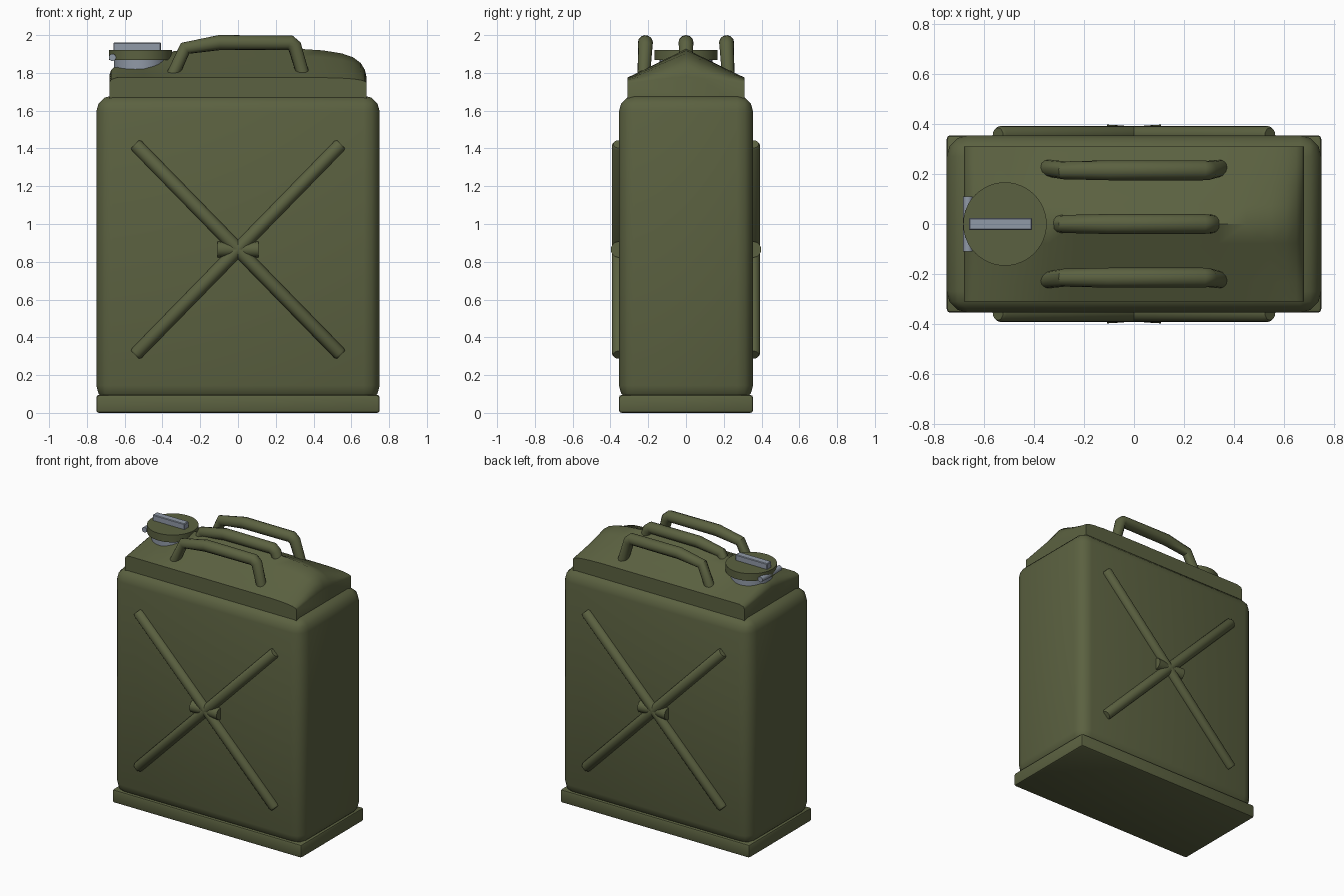
import bpy, bmesh, math
from mathutils import Vector

if "Cube" in bpy.data.objects:
    bpy.data.objects.remove(bpy.data.objects["Cube"])


def material(name, rgb):
    m = bpy.data.materials.new(name)
    m.diffuse_color = (*rgb, 1)
    m.use_nodes = True
    m.node_tree.nodes["Principled BSDF"].inputs["Base Color"].default_value = m.diffuse_color
    return m


OLIVE = material("olive_paint", (0.105, 0.12, 0.052))
STEEL = material("bare_steel", (0.28, 0.32, 0.385))


def finish(name, bm, mat, angle=35):
    bmesh.ops.recalc_face_normals(bm, faces=bm.faces)
    me = bpy.data.meshes.new(name)
    bm.to_mesh(me)
    bm.free()
    me.materials.append(mat)
    ob = bpy.data.objects.new(name, me)
    bpy.context.collection.objects.link(ob)
    bpy.ops.object.select_all(action='DESELECT')
    ob.select_set(True)
    bpy.context.view_layer.objects.active = ob
    bpy.ops.object.shade_smooth_by_angle(angle=math.radians(angle))
    return ob


def box(name, lo, hi, bevel, segments, mat):
    bm = bmesh.new()
    bmesh.ops.create_cube(bm, size=1)
    for v in bm.verts:
        v.co = Vector([lo[i] if v.co[i] < 0 else hi[i] for i in range(3)])
    bmesh.ops.bevel(bm, geom=bm.edges[:], offset=bevel, segments=segments,
                    profile=0.5, affect='EDGES')
    return finish(name, bm, mat)


def lathe(name, a, b, rings, mat, n=32):
    """Round part from a to b; rings are (fraction along axis, radius)."""
    a, b = Vector(a), Vector(b)
    q = (b - a).to_track_quat('Z', 'Y')
    bm = bmesh.new()
    loops = [[bm.verts.new(a.lerp(b, t) + q @ Vector(
        (r * math.cos(2 * math.pi * i / n), r * math.sin(2 * math.pi * i / n), 0)))
        for i in range(n)] for t, r in rings]
    for l0, l1 in zip(loops, loops[1:]):
        for i in range(n):
            j = (i + 1) % n
            bm.faces.new((l0[i], l0[j], l1[j], l1[i]))
    bm.faces.new(loops[0])
    bm.faces.new(loops[-1])
    return finish(name, bm, mat)


# Main tank and foot plate
box("tank_body", (-0.75, -0.355, 0.06), (0.75, 0.355, 1.68), 0.085, 3, OLIVE)
box("foot_plate", (-0.75, -0.355, 0), (0.75, 0.355, 0.095), 0.014, 2, OLIVE)

# Gabled shoulder: sections along x as (x, eave height, ridge height)
sections = [(-0.68, 1.75, 1.79), (-0.672, 1.765, 1.815), (-0.64, 1.775, 1.845),
            (-0.5, 1.775, 1.858), (-0.42, 1.775, 1.88), (-0.34, 1.775, 1.915),
            (-0.24, 1.775, 1.926), (0.34, 1.775, 1.926), (0.45, 1.775, 1.919),
            (0.55, 1.772, 1.903), (0.61, 1.768, 1.882), (0.65, 1.762, 1.852),
            (0.672, 1.755, 1.815), (0.68, 1.748, 1.78)]
bm = bmesh.new()
rows = []
for x, eave, ridge in sections:
    prof = [(-0.31, 1.6)]
    for k in range(-4, 5):
        t = abs(k) / 4
        prof.append((0.31 * k / 4, ridge + (eave - ridge) * t))
    prof.append((0.31, 1.6))
    rows.append([bm.verts.new((x, y, z)) for y, z in prof])
for r0, r1 in zip(rows, rows[1:]):
    for i in range(len(r0)):
        j = (i + 1) % len(r0)
        bm.faces.new((r0[i], r0[j], r1[j], r1[i]))
bm.faces.new(rows[0])
bm.faces.new(rows[-1])
finish("gabled_shoulder", bm, OLIVE, 50)

# Three carrying handles
path = [(-0.345, 1.79, 0.85), (-0.28, 1.93, 0.9), (-0.1, 1.96, 1),
        (0.275, 1.96, 1), (0.3, 1.94, 0.95), (0.345, 1.79, 0.85)]
for label, y in (("front", -0.215), ("middle", 0), ("back", 0.215)):
    cu = bpy.data.curves.new(label + "_handle", 'CURVE')
    cu.dimensions = '3D'
    cu.bevel_depth = 0.04
    cu.bevel_resolution = 4
    cu.use_fill_caps = True
    sp = cu.splines.new('POLY')
    sp.points.add(len(path) - 1)
    for p, (x, z, r) in zip(sp.points, path):
        p.co = (x, y * (1.04 if z < 1.8 else 1), z, 1)
        p.radius = r
    cu.materials.append(OLIVE)
    ob = bpy.data.objects.new(label + "_handle", cu)
    bpy.context.collection.objects.link(ob)
    bpy.ops.object.select_all(action='DESELECT')
    ob.select_set(True)
    bpy.context.view_layer.objects.active = ob
    bpy.ops.object.convert(target='MESH')
    bpy.ops.object.shade_smooth_by_angle(angle=math.radians(40))

# Filler cap with neck, locking bar and hinge pin
CX = -0.517
lathe("filler_neck", (CX, 0, 1.78), (CX, 0, 1.875), [(0, 0.14), (1, 0.14)], STEEL)
lathe("filler_cap", (CX, 0, 1.868), (CX, 0, 1.92), [(0, 0.167), (1, 0.167)], OLIVE, 48)
box("cap_locking_bar", (-0.66, -0.025, 1.9), (-0.408, 0.025, 1.96), 0.004, 1, STEEL)
lathe("cap_hinge_pin", (-0.665, -0.11, 1.882), (-0.665, 0.11, 1.882),
      [(0, 0.019), (1, 0.019)], STEEL, 16)

# Pressed cross ribs and centre knot on both broad sides
for label, s in (("front", -1), ("back", 1)):
    y = s * 0.356
    for d, way in ((1, "rising"), (-1, "falling")):
        lathe(f"{label}_{way}_rib", (-0.545, y, 0.865 - d * 0.558),
              (0.545, y, 0.865 + d * 0.558),
              [(0, 0.029), (0.008, 0.036), (0.992, 0.036), (1, 0.029)], OLIVE, 20)
    lathe(f"{label}_rib_knot", (-0.108, y, 0.865), (0.108, y, 0.865),
          [(0, 0.042), (0.3, 0.038), (0.5, 0.028), (0.7, 0.038), (1, 0.042)], OLIVE, 20)
